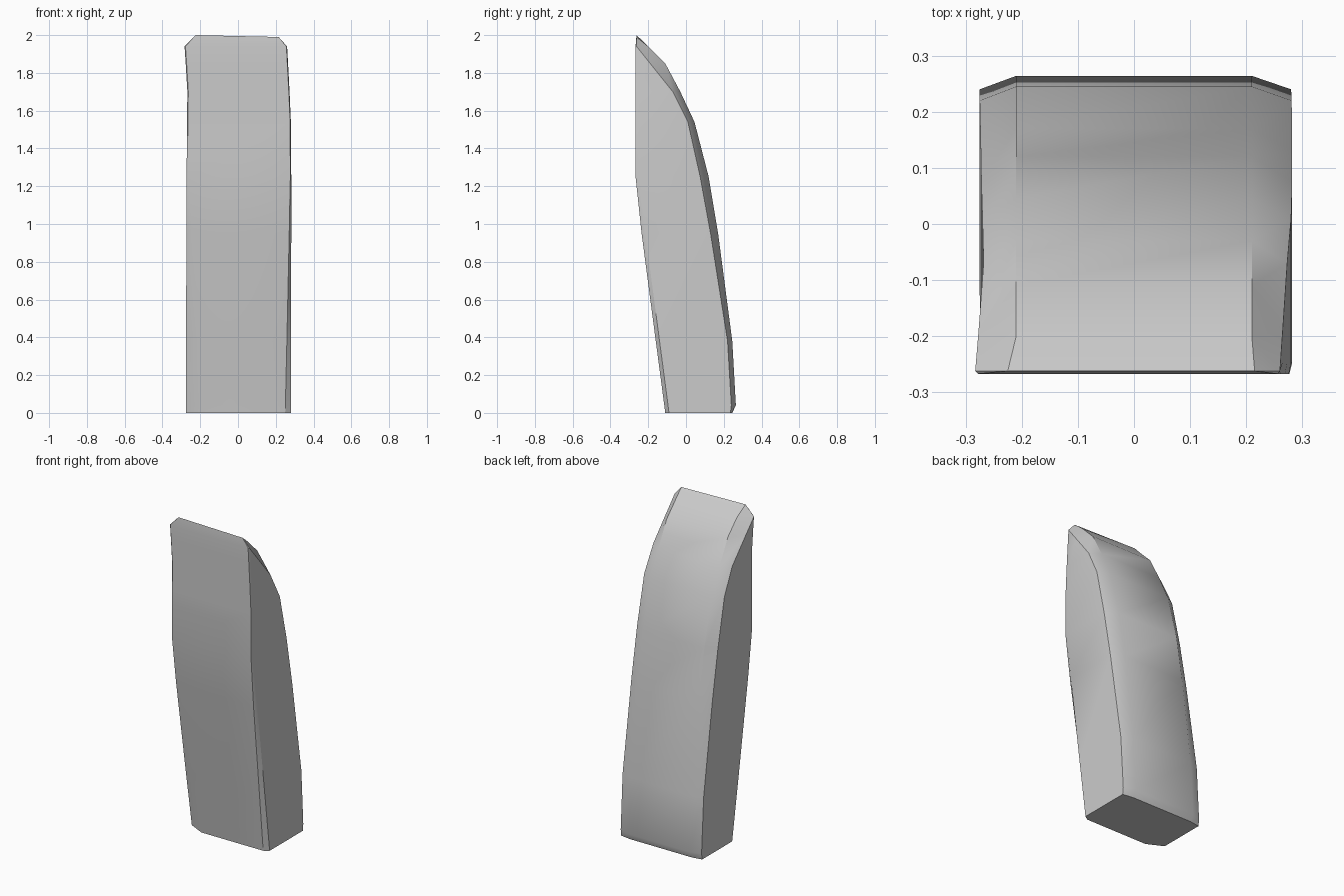
import bpy
import bmesh
import math

cube = bpy.data.objects.get("Cube")
if cube:
    bpy.data.objects.remove(cube, do_unlink=True)

stone = bpy.data.materials.new("pale_grey")
stone.use_nodes = True
GREY = (0.6, 0.6, 0.6, 1)
stone.diffuse_color = GREY
stone.node_tree.nodes["Principled BSDF"].inputs["Base Color"].default_value = GREY

# Levels: height, front y, side end y, back y, left side x, right side x
LEVELS = [
    (0.00, -0.11, 0.235, 0.245, 0.28, -0.275),
    (0.04, -0.115, 0.24, 0.264, 0.28, -0.275),
    (0.38, -0.16, 0.22, 0.245, 0.281, -0.275),
    (0.95, -0.235, 0.13, 0.17, 0.282, -0.273),
    (1.25, -0.267, 0.075, 0.12, 0.282, -0.272),
    (1.54, -0.267, 0.01, 0.045, 0.28, -0.27),
    (1.70, -0.267, -0.07, -0.03, 0.273, -0.268),
    (1.85, -0.267, -0.19, -0.11, 0.265, -0.277),
    (1.94, -0.267, -0.262, -0.20, 0.26, -0.283),
]


def section(z, front, side, back, left, right):
    """Outline of the slab at one height, with chamfers that fade upwards."""
    fade = max(0, 1 - z / 1.3)
    return [(right + 0.005 + 0.095 * fade, front, z),
            (left - 0.004 - 0.026 * fade, front, z),
            (left, min(front + 0.02, side), z),
            (left, side, z),
            (0.21, back, z),
            (-0.21, back, z),
            (right, side, z),
            (right, min(front + 0.005 + 0.045 * fade, side), z)]


# Leaning slab lofted through the levels, closed by a sharp top ridge
bm = bmesh.new()
rings = [[bm.verts.new(p) for p in section(*level)] for level in LEVELS]
ridge_left = (0.215, -0.262, 1.99)
ridge_right = (-0.225, -0.262, 2.0)
rings.append([bm.verts.new(p) for p in
              [ridge_right] + [ridge_left] * 4 + [ridge_right] * 3])
for low, high in zip(rings, rings[1:]):
    for i in range(len(low)):
        j = (i + 1) % len(low)
        bm.faces.new((low[i], low[j], high[j], high[i]))
bm.faces.new(rings[0][::-1])
bmesh.ops.remove_doubles(bm, verts=bm.verts, dist=0.001)
bmesh.ops.recalc_face_normals(bm, faces=bm.faces)

mesh = bpy.data.meshes.new("leaning_slab")
bm.to_mesh(mesh)
bm.free()
mesh.materials.append(stone)
slab = bpy.data.objects.new("leaning_slab", mesh)
bpy.context.collection.objects.link(slab)

# Soft curve up the back, crisp outer edges
bpy.context.view_layer.objects.active = slab
slab.select_set(True)
bpy.ops.object.shade_smooth_by_angle(angle=math.radians(32))
